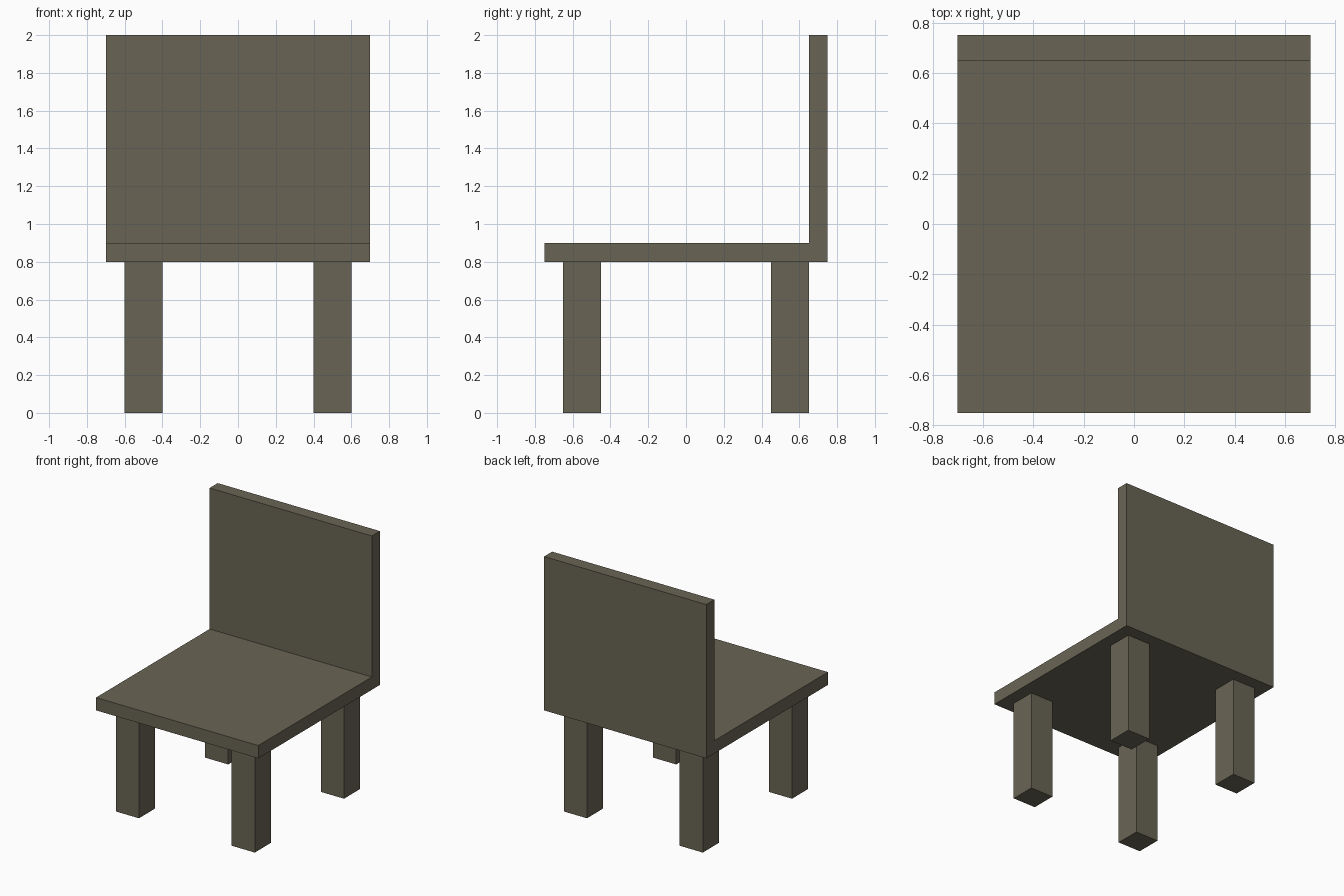
import bpy
import bmesh
from mathutils import Matrix, Vector

cube = bpy.data.objects.get("Cube")
if cube:
    bpy.data.objects.remove(cube, do_unlink=True)

# Single flat wood colour
COLOUR = (0.141, 0.130, 0.089, 1.0)
wood = bpy.data.materials.new("dull olive brown")
wood.use_nodes = True
wood.diffuse_color = COLOUR
bsdf = next(n for n in wood.node_tree.nodes if n.type == 'BSDF_PRINCIPLED')
bsdf.inputs["Base Color"].default_value = COLOUR


def add_object(name, bm):
    bmesh.ops.recalc_face_normals(bm, faces=bm.faces)
    mesh = bpy.data.meshes.new(name)
    bm.to_mesh(mesh)
    bm.free()
    mesh.materials.append(wood)
    obj = bpy.data.objects.new(name, mesh)
    bpy.context.collection.objects.link(obj)
    return obj


# Seat and backrest: one L-shaped side profile (y, z) extruded across the width
HALF_WIDTH = 0.7
profile = [(-0.75, 0.8), (0.75, 0.8), (0.75, 2.0),
           (0.65, 2.0), (0.65, 0.9), (-0.75, 0.9)]
bm = bmesh.new()
side = bm.faces.new([bm.verts.new((-HALF_WIDTH, y, z)) for y, z in profile])
extruded = bmesh.ops.extrude_face_region(bm, geom=[side], use_keep_orig=True)
bmesh.ops.translate(bm, vec=(2 * HALF_WIDTH, 0, 0),
                    verts=[g for g in extruded["geom"] if isinstance(g, bmesh.types.BMVert)])
add_object("seat_and_backrest", bm)

# Four square legs
for y_name, y in (("front", -0.55), ("back", 0.55)):
    for x_name, x in (("right", -0.5), ("left", 0.5)):
        bm = bmesh.new()
        bmesh.ops.create_cube(bm, size=1.0, matrix=Matrix.Diagonal((0.2, 0.2, 0.8, 1.0)))
        leg = add_object(f"{y_name}_{x_name}_leg", bm)
        leg.location = Vector((x, y, 0.4))
